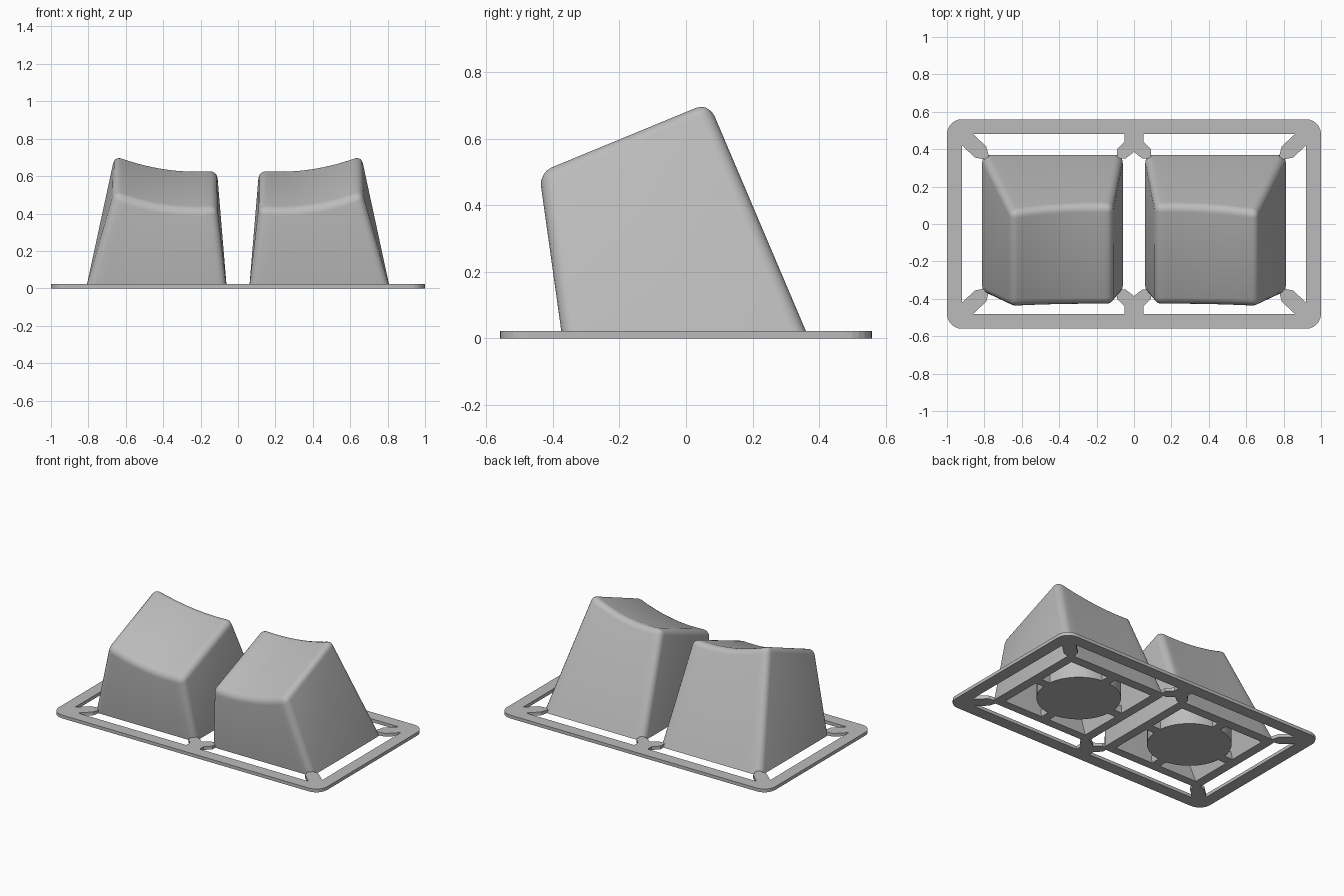
import bpy, bmesh
from math import pi, cos, sin

cube = bpy.data.objects.get("Cube")
if cube:
    bpy.data.objects.remove(cube, do_unlink=True)

grey = bpy.data.materials.new("plain_grey")
grey.use_nodes = True
GREY = (0.5, 0.5, 0.5, 1)
grey.diffuse_color = GREY
grey.node_tree.nodes["Principled BSDF"].inputs["Base Color"].default_value = GREY

THICK = 0.022      # sprue thickness
MID = 0.435        # cap centre in x


def finish(name, bm):
    bmesh.ops.recalc_face_normals(bm, faces=bm.faces)
    mesh = bpy.data.meshes.new(name)
    bm.to_mesh(mesh)
    bm.free()
    mesh.materials.append(grey)
    obj = bpy.data.objects.new(name, mesh)
    bpy.context.collection.objects.link(obj)
    return obj


def prism(name, pts, z0=0.0, z1=THICK):
    bm = bmesh.new()
    face = bm.faces.new([bm.verts.new((x, y, z0)) for x, y in pts])
    up = bmesh.ops.extrude_face_region(bm, geom=[face])["geom"]
    for v in up:
        if isinstance(v, bmesh.types.BMVert):
            v.co.z = z1
    return finish(name, bm)


def box(name, x0, x1, y0, y1, z1=THICK):
    return prism(name, [(x0, y0), (x1, y0), (x1, y1), (x0, y1)], 0, z1)


def smooth(obj):
    bpy.ops.object.select_all(action='DESELECT')
    obj.select_set(True)
    bpy.context.view_layer.objects.active = obj
    bpy.ops.object.shade_smooth_by_angle(angle=0.6)


def rounded_rect(hx, hy, r, n=6):
    pts = []
    for q, (sx, sy) in enumerate([(1, 1), (-1, 1), (-1, -1), (1, -1)]):
        for i in range(n + 1):
            a = (q + i / n) * pi / 2
            pts.append((sx * (hx - r) + r * cos(a), sy * (hy - r) + r * sin(a)))
    return pts


# Sculpted cap: columns of front-base, front-top, back-top, back-base
def cap_loft(name, side, inset=0.0, radius=0.0, z0=0.0, n=8):
    bm = bmesh.new()
    cols = []
    for i in range(n + 1):
        u = i / n
        xb = (0.812 - inset) * (1 - u) + (0.06 + inset) * u
        xt = (0.66 - inset) * (1 - u) + (0.112 + inset) * u
        zb = 0.635 + 0.085 * ((0.8 - u) / 0.8) ** 2 - inset * 1.2
        zf = zb - 0.21
        pts = [(xb, -0.372 + inset, z0),
               (xt, -0.372 - 0.14 * zf + inset, zf),
               (xt, 0.37 - 0.425 * zb - inset, zb),
               (xb, 0.37 - inset, z0)]
        cols.append([bm.verts.new((side * x, y, z)) for x, y, z in pts])
    for a, b in zip(cols, cols[1:]):
        for k in range(4):
            bm.faces.new((a[k], b[k], b[(k + 1) % 4], a[(k + 1) % 4]))
    bm.faces.new(cols[0])
    bm.faces.new(cols[-1])
    bmesh.ops.recalc_face_normals(bm, faces=bm.faces)
    if radius:
        edges = [e for e in bm.edges
                 if e.calc_face_angle() > 0.5 and max(v.co.z for v in e.verts) > 0.1]
        bmesh.ops.bevel(bm, geom=edges, offset=radius, segments=4, profile=0.5,
                        affect='EDGES', clamp_overlap=False)
    return finish(name, bm)


for side, label in ((-1, "right"), (1, "left")):
    cap = cap_loft(label + "_cap", side, radius=0.04)
    cavity = cap_loft("cavity_cutter", side, inset=0.06, z0=-0.01)
    cut = cap.modifiers.new("hollow", 'BOOLEAN')
    cut.operation, cut.solver, cut.object = 'DIFFERENCE', 'EXACT', cavity
    smooth(cap)
    bpy.ops.object.modifier_apply(modifier="hollow")
    bpy.data.objects.remove(cavity, do_unlink=True)

    # Round foot and stem inside the cap
    for part, r, z0, z1 in (("foot", 0.255, 0, 0.11), ("stem", 0.115, 0.1, 0.5)):
        ring = [(side * MID + r * cos(i * pi / 24), r * sin(i * pi / 24)) for i in range(48)]
        smooth(prism(label + "_" + part, ring, z0, z1))

    # Cross arms tying the foot to the walls, each with a short crossbar
    for k in (-1, 1):
        c = side * MID
        x0, x1 = sorted((c + k * 0.24, c + k * 0.335))
        box(label + "_arm_x", x0, x1, -0.03, 0.03, 0.05)
        y0, y1 = sorted((k * 0.24, k * 0.335))
        box(label + "_arm_y", c - 0.03, c + 0.03, y0, y1, 0.05)

# Flat sprue frame
bm = bmesh.new()
outer = [bm.verts.new((x, y, 0)) for x, y in rounded_rect(1, 0.56, 0.08)]
inner = [bm.verts.new((x, y, 0)) for x, y in rounded_rect(0.92, 0.48, 0.002)]
for i in range(len(outer)):
    j = (i + 1) % len(outer)
    bm.faces.new((outer[i], outer[j], inner[j], inner[i]))
up = bmesh.ops.extrude_face_region(bm, geom=bm.faces[:])["geom"]
bmesh.ops.translate(bm, vec=(0, 0, THICK),
                    verts=[v for v in up if isinstance(v, bmesh.types.BMVert)])
finish("sprue_frame", bm)

# Break-off tabs: diagonal at the corners, forked in the middle
corner = [(0.93, 0.49), (0.86, 0.48), (0.79, 0.415), (0.77, 0.34), (0.85, 0.355), (0.92, 0.42)]
fork = [(0.05, 0.49), (0.05, 0.44), (0.09, 0.40), (0.09, 0.35), (0.045, 0.35), (0, 0.385)]
fork += [(-x, y) for x, y in fork[-2::-1]]
for sy in (-1, 1):
    prism("middle_tab", [(x, sy * y) for x, y in fork])
    for sx in (-1, 1):
        prism("corner_tab", [(sx * x, sy * y) for x, y in corner])
